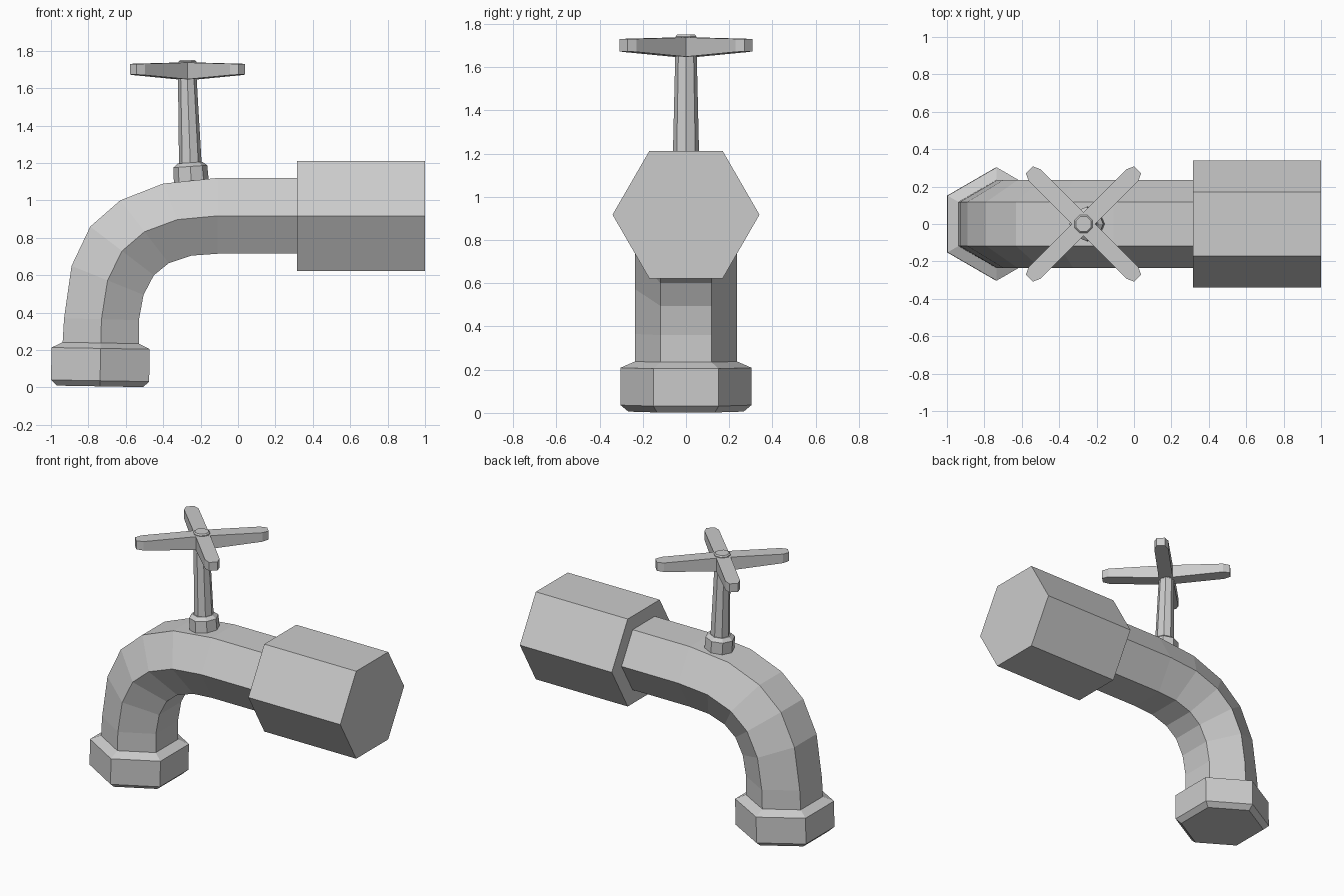
import bpy, bmesh
from math import cos, sin, pi, radians
from mathutils import Vector, Matrix

if "Cube" in bpy.data.objects:
    bpy.data.objects.remove(bpy.data.objects["Cube"])


def finish(name, bm):
    bmesh.ops.recalc_face_normals(bm, faces=bm.faces)
    mesh = bpy.data.meshes.new(name)
    bm.to_mesh(mesh)
    bm.free()
    obj = bpy.data.objects.new(name, mesh)
    bpy.context.collection.objects.link(obj)
    return obj


def loft(name, rings):
    """Skin a list of equal-sized rings and cap both ends."""
    bm = bmesh.new()
    loops = [[bm.verts.new(p) for p in ring] for ring in rings]
    n = len(loops[0])
    for a, b in zip(loops, loops[1:]):
        for i in range(n):
            j = (i + 1) % n
            bm.faces.new((a[i], a[j], b[j], b[i]))
    bm.faces.new(loops[0])
    bm.faces.new(loops[-1])
    return finish(name, bm)


def lathe(name, sides, profile, start=0.0, matrix=Matrix()):
    """Revolve (radius, height) pairs about local z with few sides."""
    angles = [start + 2 * pi * i / sides for i in range(sides)]
    return loft(name, [[matrix @ Vector((r * cos(a), r * sin(a), z)) for a in angles]
                       for r, z in profile])


def place(x, z, tilt):
    return Matrix.Translation((x, 0, z)) @ Matrix.Rotation(radians(tilt), 4, 'Y')


# curved hexagonal spout, given as outer and inner bend points (x, z)
outer = [(0.40, 1.12), (-0.11, 1.12), (-0.40, 1.09), (-0.63, 1.00),
         (-0.79, 0.86), (-0.89, 0.65), (-0.93, 0.37), (-0.94, 0.20)]
inner = [(0.40, 0.715), (-0.11, 0.715), (-0.25, 0.705), (-0.37, 0.665),
         (-0.45, 0.60), (-0.505, 0.495), (-0.53, 0.36), (-0.53, 0.20)]
rings = []
for (ox, oz), (ix, iz) in zip(outer, inner):
    mx, mz = (ox + ix) / 2, (oz + iz) / 2
    rings.append([(ox, 0.118, oz), (mx, 0.236, mz), (ix, 0.118, iz),
                  (ix, -0.118, iz), (mx, -0.236, mz), (ox, -0.118, oz)])
loft("spout", rings)

# wall connector nut and outlet nut
lathe("wall_nut", 6, [(0.34, 0.315), (0.34, 1.0)], pi / 2,
      Matrix.Translation((0, 0, 0.917)) @ Matrix.Rotation(pi / 2, 4, 'Y'))
lathe("outlet_nut", 6, [(0.267, 0), (0.303, 0.03), (0.303, 0.203), (0.236, 0.232)],
      pi / 2, place(-0.738, 0.006, 1))

# valve collar, tapered stem and cap
lathe("valve_collar", 8, [(0.095, 0), (0.091, 0.132), (0.066, 0.152)], 0,
      place(-0.246, 1.05, -4))
lathe("valve_stem", 8, [(0.064, 0), (0.049, 0.64)], 0, place(-0.25, 1.05, -2))
lathe("handle_cap", 8, [(0.052, 1.70), (0.052, 1.742), (0.044, 1.75)], pi / 8,
      place(-0.27, 0, 0))

# four tapering handle arms, chamfered at the tips
outline = [(0, 0.045), (0.368, 0.045), (0.41, 0.026),
           (0.41, -0.026), (0.368, -0.045), (0, -0.045)]
for k in range(4):
    turn = place(-0.27, 0, 0) @ Matrix.Rotation(pi / 4 + k * pi / 2, 4, 'Z')
    bottom = [turn @ Vector((x, y, 1.645 + 0.028 * x / 0.41)) for x, y in outline]
    top = [turn @ Vector((x, y, 1.738 - 0.008 * x / 0.41)) for x, y in outline]
    loft(f"handle_arm_{k + 1}", [bottom, top])
